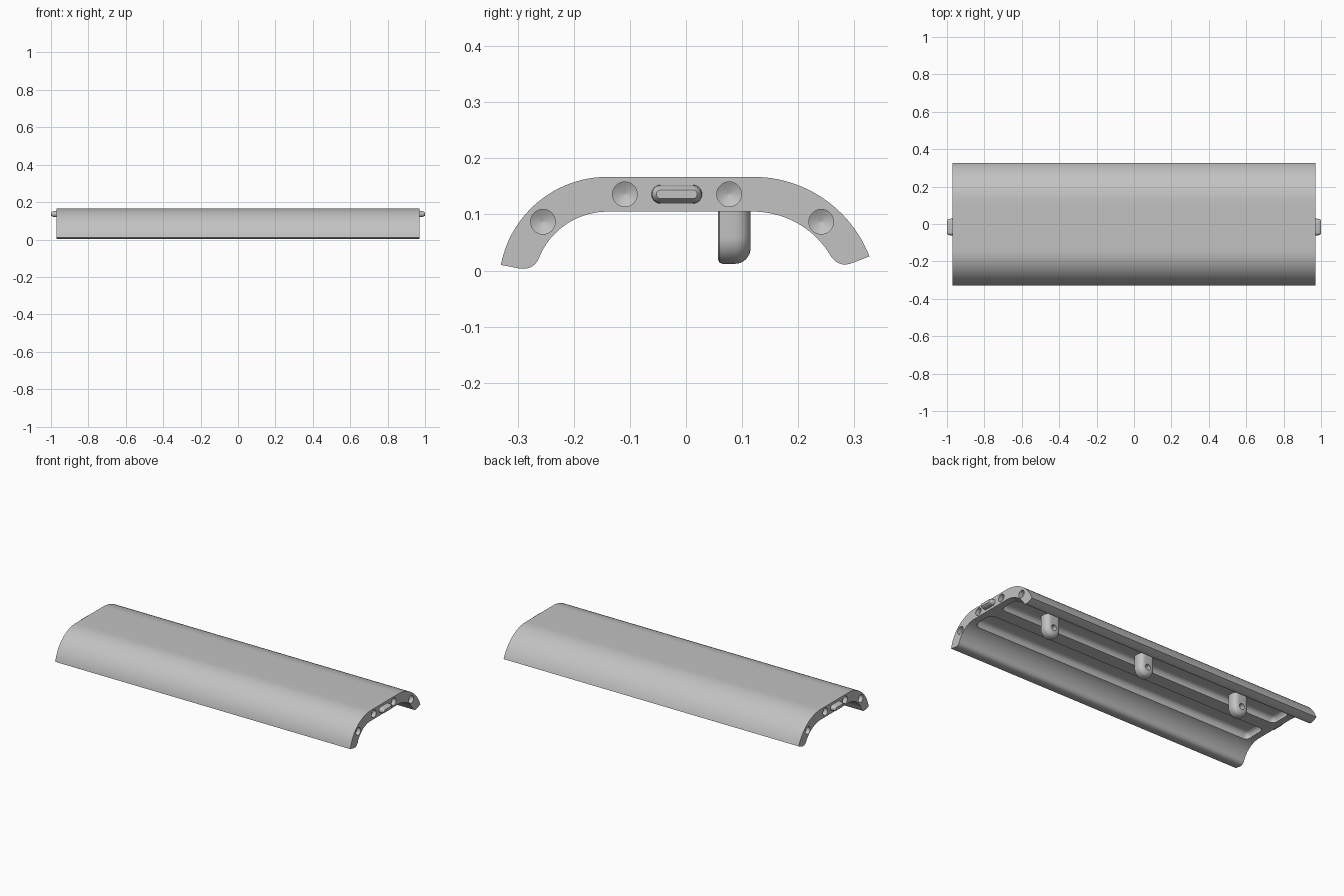
import bpy, bmesh, math
from mathutils import Vector, Matrix

if "Cube" in bpy.data.objects:
    bpy.data.objects.remove(bpy.data.objects["Cube"], do_unlink=True)

grey = bpy.data.materials.new("plain grey")
grey.use_nodes = True
grey.diffuse_color = (0.54, 0.54, 0.54, 1)
grey.node_tree.nodes["Principled BSDF"].inputs["Base Color"].default_value = (0.54, 0.54, 0.54, 1)

HALF = 0.97          # half length of the shell
TOP, THICK = 0.167, 0.062


def finish(name, bm):
    bmesh.ops.recalc_face_normals(bm, faces=bm.faces)
    mesh = bpy.data.meshes.new(name)
    bm.to_mesh(mesh)
    bm.free()
    ob = bpy.data.objects.new(name, mesh)
    bpy.context.collection.objects.link(ob)
    mesh.materials.append(grey)
    return ob


def loft(name, rings):
    """Skin a list of closed rings and cap both ends."""
    bm = bmesh.new()
    rows = [[bm.verts.new(p) for p in ring] for ring in rings]
    n = len(rows[0])
    for a, b in zip(rows, rows[1:]):
        for i in range(n):
            j = (i + 1) % n
            bm.faces.new((a[i], a[j], b[j], b[i]))
    bm.faces.new(rows[0][::-1])
    bm.faces.new(rows[-1])
    return finish(name, bm)


def activate(ob):
    bpy.ops.object.select_all(action='DESELECT')
    ob.select_set(True)
    bpy.context.view_layer.objects.active = ob


def cut(ob, cutter):
    cutter.hide_render = True
    mod = ob.modifiers.new("cut", 'BOOLEAN')
    mod.operation, mod.solver, mod.object = 'DIFFERENCE', 'EXACT', cutter
    activate(ob)
    bpy.ops.object.modifier_apply(modifier=mod.name)
    bpy.data.objects.remove(cutter, do_unlink=True)


def smooth(ob, angle=32):
    activate(ob)
    bpy.ops.object.shade_smooth_by_angle(angle=math.radians(angle))


def arc(cy, cz, r, a0, a1, n=24):
    angles = [math.radians(a0 + (a1 - a0) * i / n) for i in range(n + 1)]
    return [Vector((cy + r * math.cos(a), cz + r * math.sin(a))) for a in angles]


def fillet(before, corner, after, n=8):
    return [before.lerp(corner, i / n).lerp(corner.lerp(after, i / n), i / n) for i in range(n + 1)]


def lip(cy, r, end, lead):
    """Rounded inner corner at the foot of one curved side."""
    cz, inner = TOP - r, r - THICK
    polar = lambda a, d: Vector((cy + d * math.cos(math.radians(a)), cz + d * math.sin(math.radians(a))))
    return fillet(polar(end, inner + 0.03), polar(end, inner), polar(lead, inner))


# Shell: flat top with two curved sides, the front one tighter
fy, fr, fend = -0.14, 0.1935, 169.1
by, br, bend = 0.12, 0.222, 21.2
outer = arc(fy, TOP - fr, fr, fend, 90) + arc(by, TOP - br, br, 90, bend)
back_lip = lip(by, br, bend, bend + 12)
front_lip = lip(fy, fr, fend, fend - 14)[::-1]
inner = (arc(by, TOP - br, br - THICK, bend + 12, 90)[1:]
         + arc(fy, TOP - fr, fr - THICK, 90, fend - 14)[:-1])
profile = outer + back_lip + inner + front_lip
shell = loft("shell", [[(x, p.x, p.y) for p in profile] for x in (-HALF, HALF)])

# Two long rounded pockets in the underside
for y0, y1 in ((-0.185, -0.055), (0.025, 0.155)):
    bm = bmesh.new()
    bmesh.ops.create_cube(bm, size=1)
    bmesh.ops.scale(bm, vec=(1.86, y1 - y0, 0.085), verts=bm.verts)
    bmesh.ops.translate(bm, vec=(0, (y0 + y1) / 2, 0.0925), verts=bm.verts)
    bmesh.ops.bevel(bm, geom=bm.edges[:], offset=0.028, segments=6, profile=0.5, affect='EDGES')
    cut(shell, finish("pocket_cutter", bm))

# Drilled holes with conical bottoms at both ends
for side in (-1, 1):
    for y, z in ((-0.255, 0.087), (-0.109, 0.136), (0.077, 0.136), (0.241, 0.087)):
        rings = []
        for x, r in ((HALF + 0.02, 0.022), (HALF - 0.025, 0.022), (HALF - 0.037, 0.0005)):
            rings.append([(side * x, y + p.x, z + p.y) for p in arc(0, 0, r, 0, 352.5, 47)])
        cut(shell, loft("hole_cutter", rings))
smooth(shell)


# Tapered locating tab on each end
def tab_ring(x, inset):
    r, reach = 0.017 - inset, 0.0285
    pts = arc(reach, 0, r, -90, 90, 12) + arc(-reach, 0, r, 90, 270, 12)
    return [(x, p.x - 0.0165, p.y + 0.136) for p in pts]


for side, name in ((-1, "right_end_tab"), (1, "left_end_tab")):
    steps = ((HALF - 0.01, 0), (HALF + 0.014, 0.001), (HALF + 0.024, 0.004), (1.0, 0.009))
    smooth(loft(name, [tab_ring(side * x, i) for x, i in steps]), 40)


# Three rounded lugs under the shell, each with a screw hole facing back
def lug_ring(cx, y, inset):
    r = 0.048 - inset
    pts = arc(0, 0.06, r, 180, 360, 24) + [Vector((r, 0.15)), Vector((-r, 0.15))]
    return [(cx + p.x, y, p.y) for p in pts]


for name, cx in (("right_lug", -0.64), ("middle_lug", 0), ("left_lug", 0.64)):
    steps = [(0.057, 0.008), (0.0594, 0.0024), (0.065, 0)]
    for i in range(9):
        a = math.radians(90 * i / 8)
        steps.append((0.087 + 0.028 * math.sin(a), 0.028 * (1 - math.cos(a))))
    lug = loft(name, [lug_ring(cx, y, i) for y, i in steps])
    bore = [[(cx + p.x, y, 0.062 + p.y) for p in arc(0, 0, 0.017, 0, 345, 23)] for y in (0.07, 0.14)]
    cut(lug, loft("bore_cutter", bore))
    smooth(lug, 40)
